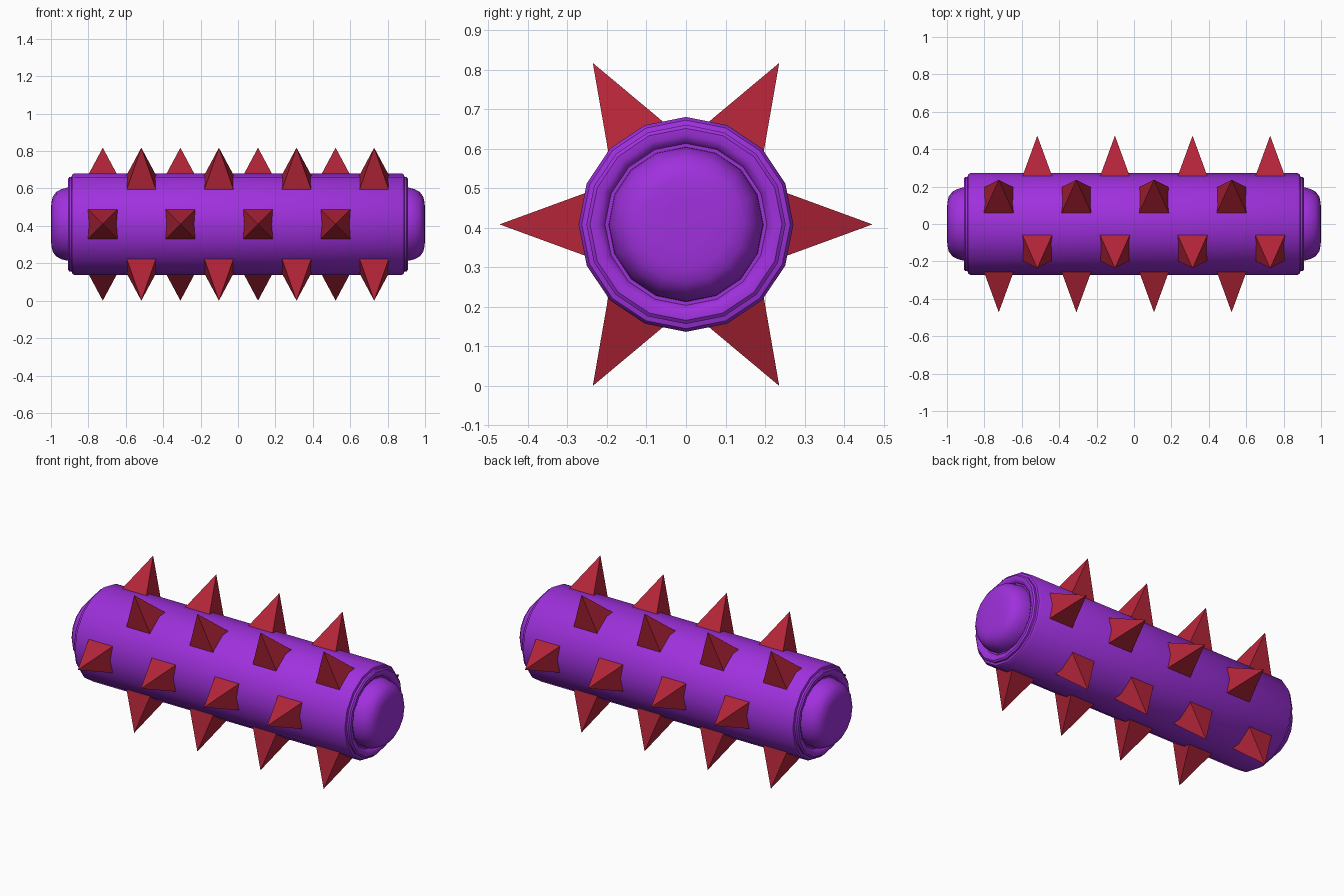
import bpy, bmesh, math

if "Cube" in bpy.data.objects:
    bpy.data.objects.remove(bpy.data.objects["Cube"])

CZ = 0.409          # height of the roller axis
SIDES = 16
TIP = 0.472         # spike tip distance from the axis
SLOPE = 0.366       # spike half width per unit of height


def material(name, rgb):
    m = bpy.data.materials.new(name)
    m.diffuse_color = (*rgb, 1)
    m.use_nodes = True
    m.node_tree.nodes["Principled BSDF"].inputs["Base Color"].default_value = m.diffuse_color
    return m


purple = material("purple", (0.35, 0.03, 0.73))
red = material("crimson", (0.45, 0.018, 0.04))


def make_object(name, bm, mat, smooth=False):
    bmesh.ops.recalc_face_normals(bm, faces=bm.faces)
    me = bpy.data.meshes.new(name)
    bm.to_mesh(me)
    bm.free()
    ob = bpy.data.objects.new(name, me)
    bpy.context.collection.objects.link(ob)
    me.materials.append(mat)
    if smooth:
        bpy.ops.object.select_all(action='DESELECT')
        ob.select_set(True)
        bpy.context.view_layer.objects.active = ob
        bpy.ops.object.shade_smooth_by_angle(angle=math.radians(35))
    return ob


def lathe(name, profile, mat):
    """Turn (x, radius) points around the roller axis and close both ends."""
    bm = bmesh.new()
    rings = []
    for x, r in profile:
        rings.append([bm.verts.new((x, r * math.cos(a), CZ + r * math.sin(a)))
                      for a in (2 * math.pi * i / SIDES for i in range(SIDES))])
    for p, q in zip(rings, rings[1:]):
        for i in range(SIDES):
            j = (i + 1) % SIDES
            bm.faces.new((p[i], p[j], q[j], q[i]))
    bm.faces.new(rings[0])
    bm.faces.new(rings[-1])
    return make_object(name, bm, mat, smooth=True)


# Roller: barrel, stepped rim, narrow groove and domed end, mirrored in x
half = [(0.875, 0.272), (0.887, 0.264), (0.890, 0.252), (0.902, 0.252),
        (0.909, 0.243), (0.909, 0.225), (0.900, 0.210), (0.890, 0.205),
        (0.890, 0.196), (0.915, 0.195), (0.945, 0.187), (0.972, 0.172),
        (0.990, 0.148), (0.998, 0.115), (1.0, 0.06)]
lathe("roller", [(-x, r) for x, r in reversed(half)] + half, purple)

# Six rows of four square spikes, alternate rows shifted along the roller
base = 0.225
h = (TIP - base) * SLOPE
for row in range(6):
    a = math.radians(60 * row)
    c, s = math.cos(a), math.sin(a)
    start = -0.517 if row % 2 == 0 else -0.723
    bm = bmesh.new()
    for k in range(4):
        x = start + 0.415 * k
        corners = [bm.verts.new((x + dx * h, base * c - dt * h * s,
                                 CZ + base * s + dt * h * c))
                   for dx, dt in ((-1, -1), (1, -1), (1, 1), (-1, 1))]
        tip = bm.verts.new((x, TIP * c, CZ + TIP * s))
        bm.faces.new(corners)
        for i in range(4):
            bm.faces.new((corners[i], corners[(i + 1) % 4], tip))
    make_object(f"spike_row_{row + 1}", bm, red)
